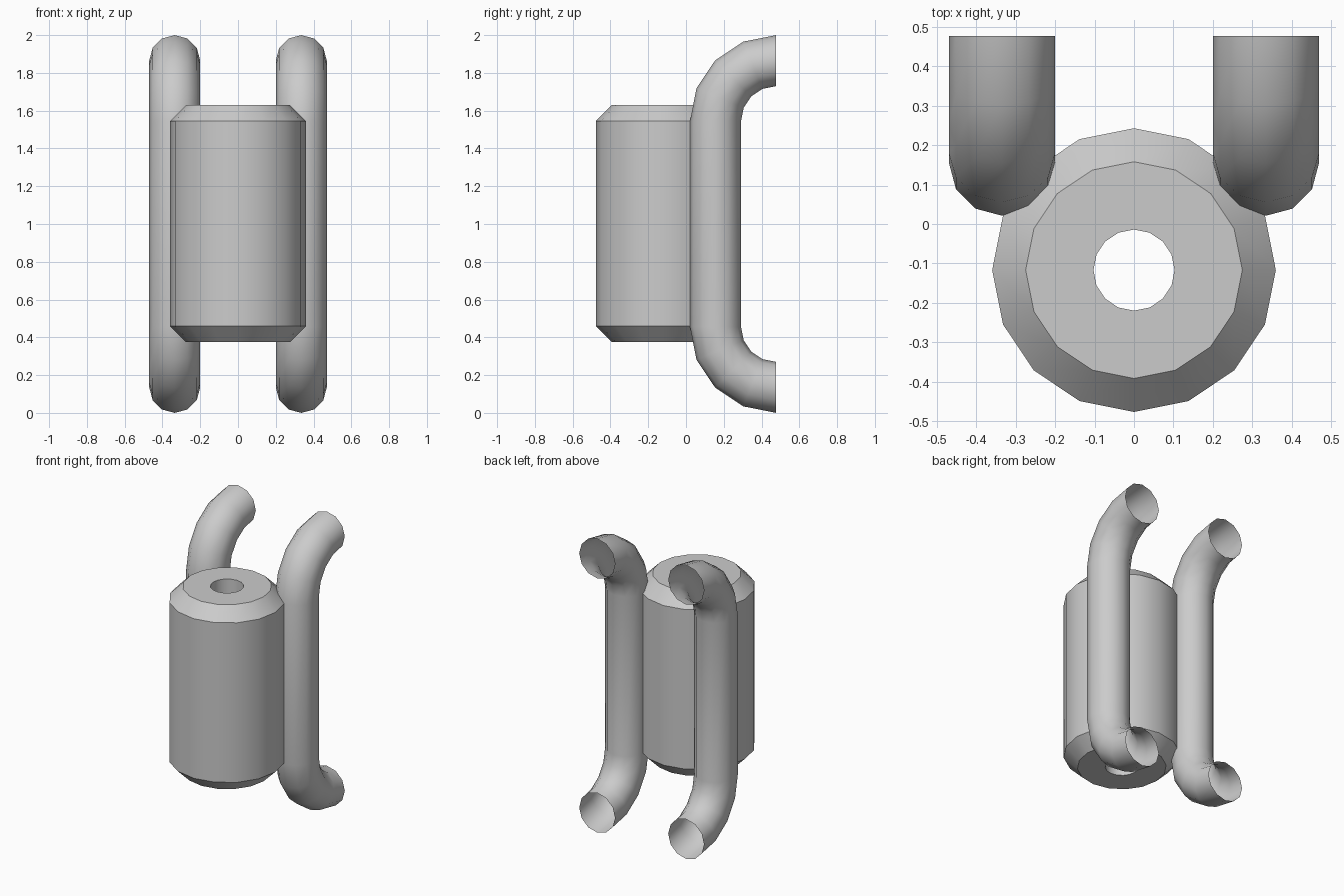
import bpy
from math import sin, cos, pi, radians

if "Cube" in bpy.data.objects:
    bpy.data.objects.remove(bpy.data.objects["Cube"])


def skin_rings(name, rings, closed, smooth_angle):
    """Join equal-length rings of points with quads."""
    n, m = len(rings[0]), len(rings)
    verts = [p for ring in rings for p in ring]
    faces = []
    for i in range(m if closed else m - 1):
        a, b = i * n, (i + 1) % m * n
        for j in range(n):
            k = (j + 1) % n
            faces.append((a + j, a + k, b + k, b + j))
    mesh = bpy.data.meshes.new(name)
    mesh.from_pydata(verts, [], faces)
    obj = bpy.data.objects.new(name, mesh)
    bpy.context.collection.objects.link(obj)
    bpy.ops.object.select_all(action='DESELECT')
    obj.select_set(True)
    bpy.context.view_layer.objects.active = obj
    bpy.ops.object.shade_smooth_by_angle(angle=radians(smooth_angle))
    return obj


# Chamfered cylinder with a through hole: (radius, z) profile turned in 16 sides
BODY_Y = -0.117
profile = [(0.103, 0.375), (0.275, 0.375), (0.36, 0.459),
           (0.36, 1.545), (0.275, 1.63), (0.103, 1.63)]
skin_rings("cylinder_body",
           [[(r * cos(2 * pi * j / 16), BODY_Y + r * sin(2 * pi * j / 16), z)
             for j in range(16)] for r, z in profile],
           closed=True, smooth_angle=30)

# Bent pipes: 12-sided open tubes, each bend made of four segments
BEND, TUBE, END_Y = 0.321, 0.135, 0.477
LOW, HIGH = BEND + TUBE, 2 - BEND - TUBE
steps = [pi / 8 * i for i in range(5)]
stations = [(LOW, -pi / 2 + a) for a in steps] + [(HIGH, a) for a in steps]


def pipe(name, x):
    rings = []
    for zc, a in stations:
        ring = []
        for j in range(12):
            t = 2 * pi * j / 12
            d = BEND + TUBE * cos(t)
            ring.append((x + TUBE * sin(t), END_Y - d * cos(a), zc + d * sin(a)))
        rings.append(ring)
    skin_rings(name, rings, closed=False, smooth_angle=40)


pipe("left_pipe", -0.335)
pipe("right_pipe", 0.335)

# Make all faces point outwards
for obj in bpy.context.collection.objects:
    bpy.context.view_layer.objects.active = obj
    bpy.ops.object.mode_set(mode='EDIT')
    bpy.ops.mesh.select_all(action='SELECT')
    bpy.ops.mesh.normals_make_consistent(inside=False)
    bpy.ops.object.mode_set(mode='OBJECT')
